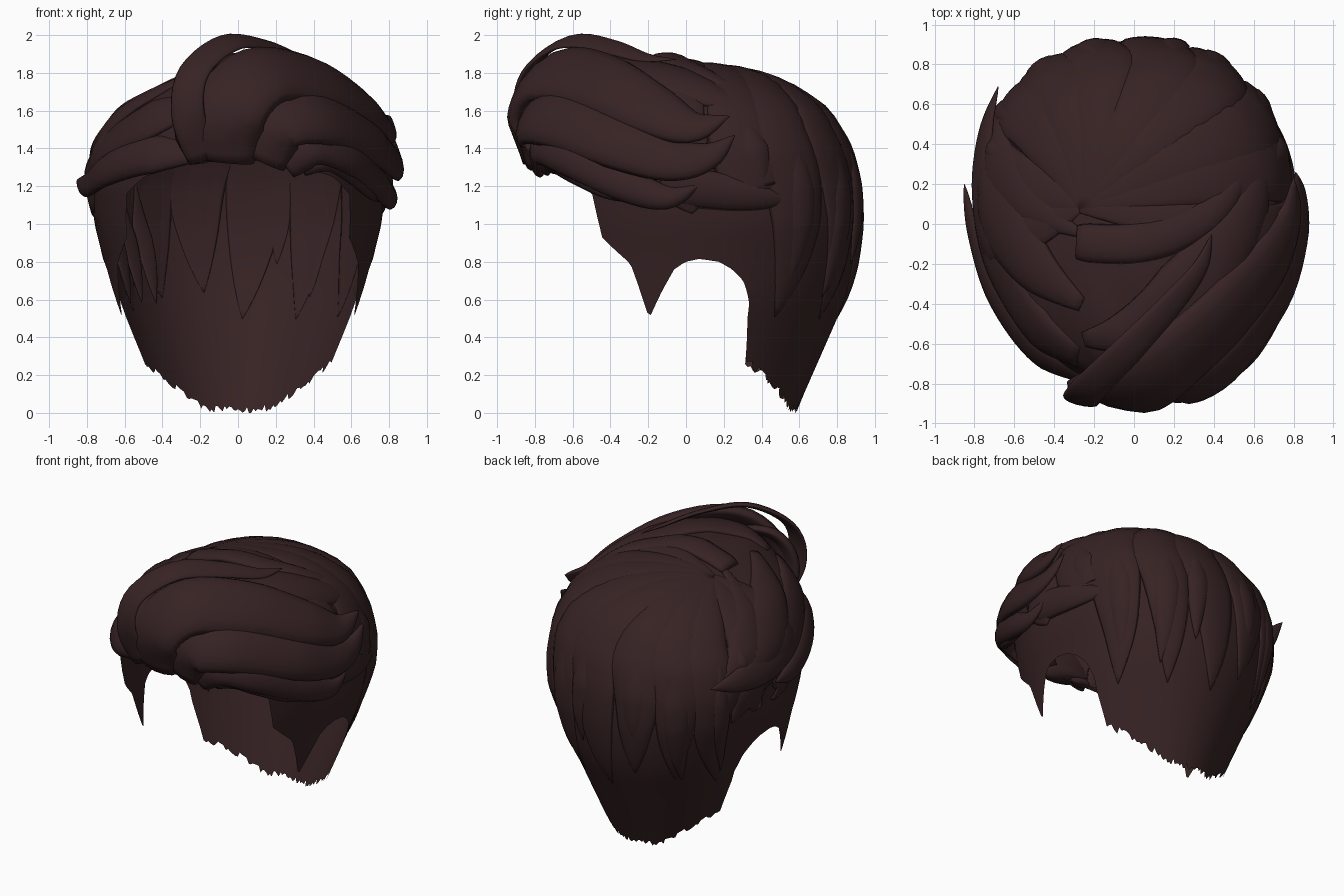
import bpy, bmesh, math, random
from mathutils import Vector
from mathutils.bvhtree import BVHTree

if "Cube" in bpy.data.objects:
    bpy.data.objects.remove(bpy.data.objects["Cube"])

random.seed(4)
CENTRE = Vector((0, 0.05, 1.0))
hair = bpy.data.materials.new("dark brown hair")
hair.diffuse_color = (0.038, 0.0165, 0.0173, 1)
hair.use_nodes = True
hair.node_tree.nodes["Principled BSDF"].inputs["Base Color"].default_value = hair.diffuse_color

# Head outline: height, left x, right x, front y, back y
OUTLINE = [(0, -.44, .44, -.60, .58), (.25, -.55, .55, -.70, .69), (.5, -.64, .64, -.74, .80),
           (.65, -.68, .68, -.75, .865), (.8, -.71, .71, -.76, .90), (1.0, -.76, .76, -.78, .92),
           (1.2, -.78, .78, -.80, .91), (1.4, -.75, .78, -.82, .86), (1.6, -.60, .71, -.82, .74),
           (1.75, -.36, .54, -.76, .52), (1.84, -.18, .34, -.58, .24), (1.87, .05, .05, -.2, -.2)]
# Lower hair edge: degrees from the back, height
EDGE = [(0, .015), (20, .02), (28, .05), (63, .27), (69, .58), (74, .70), (79, .76), (84, .80),
        (90, .815), (95, .80), (99, .76), (103, .65), (107, .50), (111, .62), (116, .79),
        (122, .86), (128.5, .94), (129.7, 1.15), (140, 1.25), (160, 1.32), (180, 1.34)]


def lookup(table, v):
    if v <= table[0][0]:
        return table[0][1:]
    for a, b in zip(table, table[1:]):
        if v <= b[0]:
            f = (v - a[0]) / (b[0] - a[0])
            return tuple(p + (q - p) * f for p, q in zip(a[1:], b[1:]))
    return table[-1][1:]


def surface(deg, z):
    """Point on the head at an angle from the back and a height."""
    rows = [lookup(OUTLINE, z + o) for o in (-.03, 0, .03)]
    xl, xr, yf, yb = (sum(c) / 3 for c in zip(*rows))
    s, c = math.sin(math.radians(deg)), math.cos(math.radians(deg))
    if c > 0:  # the back is a little squarer than an ellipse
        e = 2 / (2 + .3 * min(1, max(0, (z - .5) / .5)))
        s, c = math.copysign(abs(s) ** e, s), c ** e
    return Vector(((xl + xr) / 2 + s * (xr - xl) / 2, (yf + yb) / 2 + c * (yb - yf) / 2, z))


def finish(name, bm):
    bmesh.ops.recalc_face_normals(bm, faces=bm.faces)
    me = bpy.data.meshes.new(name)
    bm.to_mesh(me)
    me.materials.append(hair)
    for p in me.polygons:
        p.use_smooth = True
    ob = bpy.data.objects.new(name, me)
    bpy.context.collection.objects.link(ob)
    return ob


# Scalp shell with sideburns, ear arches and a ragged nape
COLS, ROWS, TOP = 240, 32, 1.87
cap = bmesh.new()
grid = []
for c in range(COLS):
    deg = -180 + 360 * c / COLS
    low = lookup(EDGE, abs(deg))[0]
    if abs(deg) < 64:
        low = max(0, low + random.uniform(-.022, .022))
    column = []
    for r in range(ROWS):
        z = low + (TOP - low) * math.sin(r / ROWS * math.pi / 2)
        column.append(cap.verts.new(surface(deg, z)))
    grid.append(column)
apex = cap.verts.new((.05, -.2, TOP + .005))
for c in range(COLS):
    a, b = grid[c], grid[(c + 1) % COLS]
    for r in range(ROWS - 1):
        cap.faces.new((a[r], b[r], b[r + 1], a[r + 1]))
    cap.faces.new((a[-1], b[-1], apex))
tree = BVHTree.FromBMesh(cap)
finish("scalp_shell", cap)
cap.free()


def project(p):
    d = (p - CENTRE).normalized()
    hit = tree.ray_cast(CENTRE, d)[0]
    return hit if hit else p


def spline(pts, t):
    """Smooth curve through all points."""
    f = t * (len(pts) - 1)
    i = min(int(f), len(pts) - 2)
    f -= i
    b, c = pts[i], pts[i + 1]
    a = pts[i - 1] if i else b * 2 - c
    d = pts[i + 2] if i + 2 < len(pts) else c * 2 - b
    return (b * 2 + (c - a) * f + (a * 2 - b * 5 + c * 4 - d) * f * f
            + (b * 3 - a - c * 3 + d) * f ** 3) / 2


def lock(name, pts, width, thick, root=.6, follow=False, steps=30, half=7):
    """Tapered lens-shaped lock; follow wraps it on the scalp."""
    pts = [Vector(p) for p in pts]
    under = .2 if follow else .5
    bm = bmesh.new()
    rings = []
    for s in range(steps + 1):
        t = s / steps
        p = spline(pts, t)
        tangent = spline(pts, min(1, t + .02)) - spline(pts, max(0, t - .02))
        normal = (p - CENTRE).normalized()
        side = tangent.cross(normal).normalized()
        normal = side.cross(tangent).normalized()
        taper = min(1, root + 2 * t) * (1 - t ** 3.5) + .01
        w, h = width / 2 * taper, thick * taper ** .7
        ring = []
        for k in range(2 * half):
            ang = math.pi * k / half
            u, v = math.cos(ang), math.sin(ang)
            q = p + side * w * u
            if follow:
                q = project(q)
            ring.append(bm.verts.new(q + normal * h * (v if v > 0 else v * under)))
        rings.append(ring)
    for a, b in zip(rings, rings[1:]):
        for k in range(2 * half):
            j = (k + 1) % (2 * half)
            bm.faces.new((a[k], a[j], b[j], b[k]))
    bm.faces.new(rings[0])
    bm.faces.new(rings[-1])
    finish(name, bm)
    bm.free()


# Broad back locks fanning out of the whorl
WHORL = Vector((-.28, .08, 1.80))
for i in range(10):
    deg = -95 + 21 * i + random.uniform(-3, 3)
    end = (1.08 if abs(deg) > 68 else .52) + random.uniform(-.03, .12)
    sway = random.uniform(-8, 8)
    shoulder = surface(deg, 1.5)
    path = [WHORL, WHORL.lerp(shoulder, .5) + Vector((0, 0, .12)), shoulder,
            surface(deg + sway * .3, 1.2), surface(deg + sway * .6, (1.2 + end) / 2),
            surface(deg + sway, end)]
    lock(f"back_lock_{i}", [project(p) for p in path], random.uniform(.36, .44), .032,
         root=.12, follow=True)

# Narrow overlay locks lower on the back
for i in range(8):
    deg = -72 + 20 * i + random.uniform(-4, 4)
    end = (.95 if abs(deg) > 62 else .6) + random.uniform(-.05, .25)
    sway = random.uniform(-12, 12)
    path = [surface(deg + sway * f, 1.62 + (end - 1.62) * f) for f in (0, .25, .5, .75, 1)]
    lock(f"back_overlay_lock_{i}", path, random.uniform(.14, .22), .042, root=.05, follow=True)

# Swept fringe on the right, sagging and curling up at the tips
lock("fringe_upper", [(-.08, -.79, 1.34), (-.05, -.845, 1.60), (.13, -.73, 1.78), (.42, -.48, 1.75),
                      (.66, -.20, 1.61), (.77, .03, 1.51), (.80, .23, 1.57)], .42, .085, root=.8)
lock("fringe_middle", [(.12, -.79, 1.34), (.22, -.82, 1.53), (.45, -.70, 1.55), (.70, -.37, 1.43),
                       (.80, -.08, 1.34), (.82, .12, 1.36), (.81, .26, 1.47)], .32, .07, root=.85)
lock("fringe_lower", [(.24, -.76, 1.32), (.39, -.75, 1.42), (.58, -.61, 1.36), (.73, -.34, 1.22),
                      (.80, -.10, 1.14), (.81, .08, 1.21)], .23, .065, root=.8)
lock("fringe_inner", [(.34, -.73, 1.29), (.46, -.70, 1.34), (.58, -.60, 1.28), (.70, -.40, 1.17),
                      (.76, -.2, 1.12)], .13, .05)
lock("temple_lock", [(.72, -.12, 1.20), (.77, .1, 1.18), (.77, .35, 1.15), (.68, .58, 1.12)],
     .2, .045, follow=True)
lock("crown_sweep", [(-.26, -.6, 1.75), (.05, -.5, 1.84), (.36, -.22, 1.79), (.58, .08, 1.70),
                     (.66, .38, 1.61)], .36, .05, root=.2, follow=True)
lock("crown_strap", [(-.31, -.10, 1.85), (-.05, -.10, 1.88), (.22, -.04, 1.85), (.46, .12, 1.77),
                     (.59, .38, 1.63)], .20, .04, root=.9, follow=True)

# Loose looped strand over the forehead
lock("forelock_loop", [(-.18, -.82, 1.34), (-.265, -.885, 1.58), (-.23, -.83, 1.81), (-.04, -.64, 1.96),
                       (.17, -.42, 1.94), (.33, -.22, 1.88), (.39, -.05, 1.87)], .18, .026, root=.9)
lock("forelock_base", [(-.19, -.77, 1.33), (-.23, -.82, 1.55), (-.15, -.76, 1.73), (.05, -.6, 1.80)],
     .22, .06)

# Locks swept to the left of the parting
lock("left_lower", [(-.24, -.76, 1.38), (-.48, -.63, 1.36), (-.68, -.36, 1.29), (-.79, -.06, 1.21),
                    (-.85, .20, 1.23)], .22, .055)
lock("left_middle", [(-.27, -.66, 1.62), (-.47, -.52, 1.54), (-.67, -.20, 1.42), (-.75, .15, 1.33),
                     (-.74, .45, 1.31), (-.68, .69, 1.32)], .28, .05)
lock("left_upper", [(-.26, -.40, 1.77), (-.48, -.22, 1.65), (-.67, .08, 1.45), (-.74, .35, 1.2),
                    (-.70, .48, 1.0)], .36, .045, root=.2, follow=True)
lock("left_crown", [(-.27, -.05, 1.8), (-.5, .08, 1.66), (-.66, .27, 1.45), (-.68, .5, 1.2),
                    (-.62, .6, .95)], .30, .04, root=.12, follow=True)

# Fine tips inside the left side
for i, deg in enumerate((-62, -52, -42)):
    path = [surface(deg, z) * s + Vector((0, 0, z * (1 - s)))
            for z, s in ((1.2, .99), (1.0, .97), (.8, .96), (.58, .97))]
    lock(f"inner_tip_{i}", path, .13, .02, root=.1)
